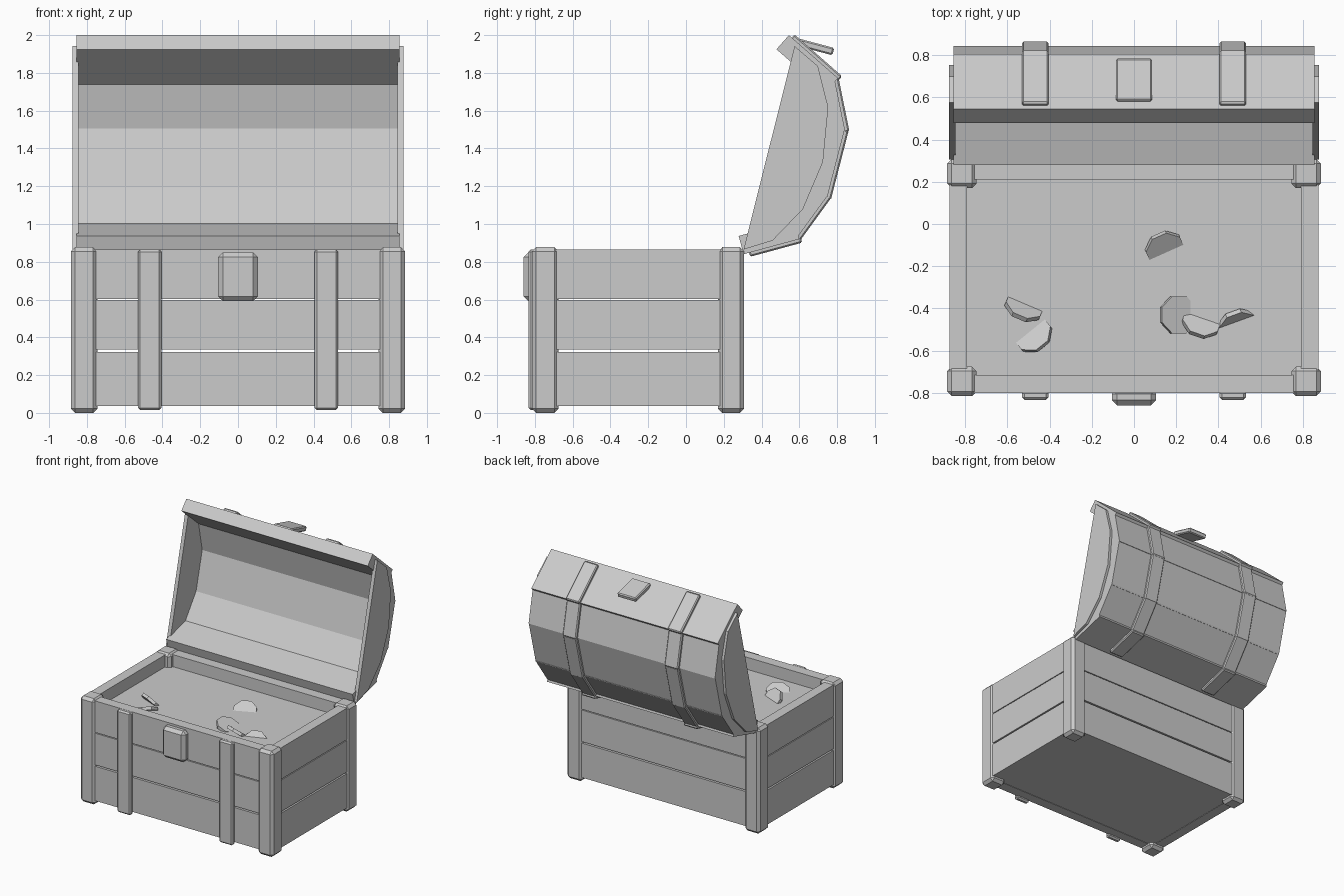
import bpy, bmesh, math
from mathutils import Matrix, Vector

if "Cube" in bpy.data.objects:
    bpy.data.objects.remove(bpy.data.objects["Cube"])


def finish(name, bm):
    bmesh.ops.recalc_face_normals(bm, faces=bm.faces)
    me = bpy.data.meshes.new(name)
    bm.to_mesh(me)
    bm.free()
    ob = bpy.data.objects.new(name, me)
    bpy.context.collection.objects.link(ob)
    return ob


def box(name, size, mat, chamfer=0.0):
    bm = bmesh.new()
    bmesh.ops.create_cube(bm, size=1)
    bmesh.ops.scale(bm, vec=size, verts=bm.verts)
    if chamfer:
        bmesh.ops.bevel(bm, geom=bm.edges[:], offset=chamfer, segments=1,
                        affect='EDGES')
    bmesh.ops.transform(bm, matrix=mat, verts=bm.verts)
    return finish(name, bm)


def span(name, x, y, z, chamfer=0.0):
    """Axis-aligned box from (min, max) ranges."""
    size = [r[1] - r[0] for r in (x, y, z)]
    mid = [(r[0] + r[1]) / 2 for r in (x, y, z)]
    return box(name, size, Matrix.Translation(mid), chamfer)


def slab(name, x, a, b, near, far, chamfer=0.0):
    """Box along the y-z segment a-b, between two inward offsets."""
    d = (Vector(b) - Vector(a))
    length = d.length
    d.normalize()
    n = Vector((d.y, -d.x))
    c = (Vector(a) + Vector(b)) / 2 + n * (near + far) / 2
    m = Matrix(((1, 0, 0, (x[0] + x[1]) / 2), (0, d.x, n.x, c.x),
                (0, d.y, n.y, c.y), (0, 0, 0, 1)))
    return box(name, (x[1] - x[0], length, far - near), m, chamfer)


# Base planks in three rows with narrow gaps
for i, z in enumerate([(0.037, 0.323), (0.335, 0.597), (0.604, 0.865)]):
    span(f"front_plank_{i}", (-0.86, 0.86), (-0.80, -0.715), z)
    span(f"back_plank_{i}", (-0.86, 0.86), (0.21, 0.295), z)
    for s, side in ((-1, "left"), (1, "right")):
        span(f"{side}_plank_{i}", sorted((s * 0.79, s * 0.873)), (-0.79, 0.285), z)
span("floor", (-0.8, 0.8), (-0.73, 0.22), (0.04, 0.08))
span("treasure_fill", (-0.8, 0.8), (-0.73, 0.22), (0.74, 0.765))

# Corner posts, front straps and lid straps
lid = [((0.545, 2.0), (0.805, 1.772)), ((0.785, 1.775), (0.842, 1.495)),
       ((0.84, 1.50), (0.748, 1.143)), ((0.752, 1.153), (0.59, 0.93)),
       ((0.60, 0.92), (0.305, 0.84))]
for s, side in ((-1, "left"), (1, "right")):
    px = sorted((s * 0.745, s * 0.885))
    span(f"{side}_front_post", px, (-0.815, -0.675), (0.0, 0.877), 0.022)
    span(f"{side}_back_post", px, (0.17, 0.308), (0.0, 0.877), 0.022)
    sx = sorted((s * 0.405, s * 0.53))
    span(f"{side}_front_strap", sx, (-0.833, -0.79), (0.015, 0.865), 0.012)
    for i, (a, b) in enumerate(lid):
        a, b = Vector(a), Vector(b)
        d = (b - a).normalized()
        a2 = a + d * 0.02 if i == 0 else a
        b2 = b - d * 0.28 * (b - a).length if i == 4 else b + d * 0.01
        if i == 4:
            b2 = b - d * 0.03
            a2 = a - d * 0.01
        slab(f"{side}_lid_strap_{i}", sx, a2, b2, -0.022, 0.02, 0.008)

# Lid planks around the arch
for i, (a, b) in enumerate(lid):
    slab(f"lid_plank_{i}", (-0.855, 0.855), a, b, 0.0, 0.1)

# Lid end panels
arch = [(0.575, 1.942), (0.698, 1.836), (0.753, 1.619), (0.725, 1.328),
        (0.619, 1.079), (0.458, 0.912), (0.305, 0.865)]
for s, side in ((-1, "left"), (1, "right")):
    bm = bmesh.new()
    f = bm.faces.new([bm.verts.new((s * 0.845, y, z)) for y, z in arch])
    ext = bmesh.ops.extrude_face_region(bm, geom=[f])["geom"]
    bmesh.ops.translate(bm, vec=(s * 0.031, 0, 0),
                        verts=[v for v in ext if isinstance(v, bmesh.types.BMVert)])
    finish(f"{side}_lid_end", bm)

# Lock plate and lid hasp
span("lock_plate", (-0.105, 0.105), (-0.859, -0.78), (0.592, 0.85), 0.025)
slab("lid_hasp", (-0.085, 0.085), (0.585, 1.985), (0.785, 1.932), 0.0, 0.04, 0.008)

# Half-buried coins: x, y, z shift, axis heading, tilt
coins = [(0.147, -0.12, 0.0, 24, 32), (-0.52, -0.39, 0.0, 157, 50),
         (-0.48, -0.52, 0.0, 219, 30), (0.21, -0.43, 0.015, 90, 22),
         (0.32, -0.46, 0.0, 161, 38), (0.49, -0.475, -0.03, 20, 50)]
for i, (x, y, dz, heading, tilt) in enumerate(coins):
    bm = bmesh.new()
    bmesh.ops.create_cone(bm, cap_ends=True, segments=8, radius1=0.095,
                          radius2=0.095, depth=0.025)
    m = (Matrix.Translation((x, y, 0.76 + dz))
         @ Matrix.Rotation(math.radians(heading), 4, 'Z')
         @ Matrix.Rotation(math.radians(tilt), 4, 'X')
         @ Matrix.Rotation(math.radians(22.5), 4, 'Z'))
    bmesh.ops.transform(bm, matrix=m, verts=bm.verts)
    finish(f"coin_{i}", bm)
